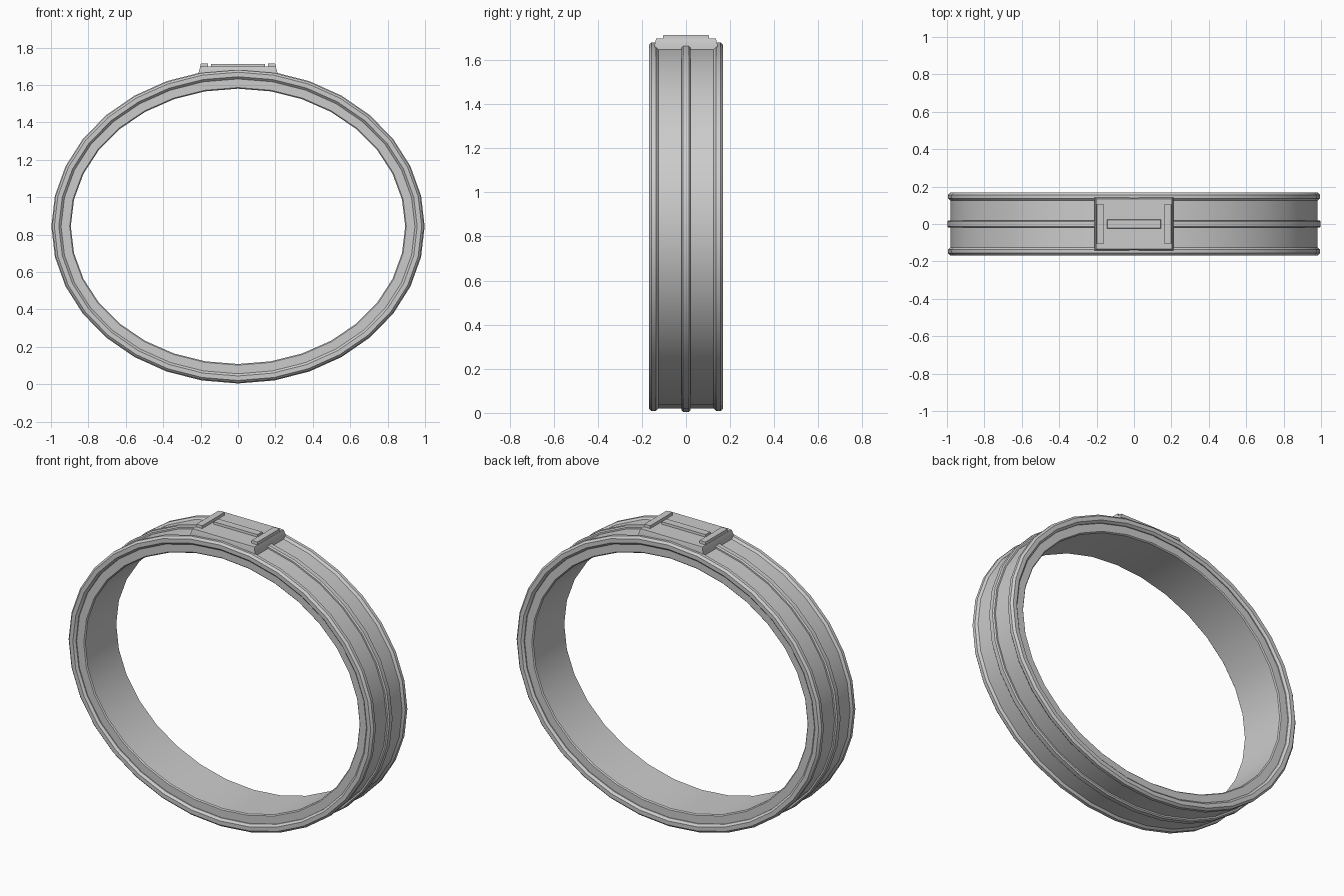
import bpy, bmesh, math

if "Cube" in bpy.data.objects:
    bpy.data.objects.remove(bpy.data.objects["Cube"])

SIDES = 32
RX, RZ, CZ = 0.998, 0.84, 0.844   # outer ellipse radii and centre height


def finish(bm, name, angle=35):
    bmesh.ops.recalc_face_normals(bm, faces=bm.faces)
    mesh = bpy.data.meshes.new(name)
    bm.to_mesh(mesh)
    bm.free()
    obj = bpy.data.objects.new(name, mesh)
    bpy.context.collection.objects.link(obj)
    bpy.ops.object.select_all(action='DESELECT')
    obj.select_set(True)
    bpy.context.view_layer.objects.active = obj
    bpy.ops.object.shade_smooth_by_angle(angle=math.radians(angle))
    return obj


def hoop(name, profile):
    """Sweep a closed (inset, y) profile around the ellipse."""
    bm = bmesh.new()
    rings = []
    for i in range(SIDES):
        a = 2 * math.pi * i / SIDES
        rings.append([bm.verts.new(((RX - d) * math.cos(a), y, CZ + (RZ - d) * math.sin(a)))
                      for d, y in profile])
    n = len(profile)
    for i in range(SIDES):
        r0, r1 = rings[i], rings[(i + 1) % SIDES]
        for j in range(n):
            k = (j + 1) % n
            bm.faces.new((r0[j], r0[k], r1[k], r1[j]))
    return finish(bm, name)


def rounded(d0, d1, y0, y1, c):
    """Chamfered rectangle profile."""
    return [(d0 + c, y0), (d1 - c, y0), (d1, y0 + c), (d1, y1 - c),
            (d1 - c, y1), (d0 + c, y1), (d0, y1 - c), (d0, y0 + c)]


def block(name, x, y, z0, z1, hx, hy, taper=0.0, chamfer=0.0):
    """Box whose upper edge slopes inwards by taper over the chamfer height."""
    bm = bmesh.new()
    levels = [(z0, 0), (z1, taper)] if not chamfer else [(z0, 0), (z1 - chamfer, 0), (z1, taper)]
    loops = [[bm.verts.new((x + sx * (hx - t), y + sy * (hy - t), z))
              for sx, sy in ((-1, -1), (1, -1), (1, 1), (-1, 1))] for z, t in levels]
    for lo, hi in zip(loops, loops[1:]):
        for j in range(4):
            k = (j + 1) % 4
            bm.faces.new((lo[j], lo[k], hi[k], hi[j]))
    bm.faces.new(loops[0])
    bm.faces.new(loops[-1])
    return finish(bm, name, 20)


# Main band
hoop("band", rounded(0.016, 0.104, -0.15, 0.15, 0.006))

# Raised rims on both edges and the central ridge
for label, s in (("front", -1), ("back", 1)):
    y0, y1 = sorted((s * 0.125, s * 0.168))
    hoop(label + "_rim", rounded(0.004, 0.052, y0, y1, 0.012))
hoop("centre_ridge", rounded(0.0, 0.03, -0.02, 0.02, 0.007))

# Top plate
block("top_plate", 0, 0, 1.64, 1.698, 0.21, 0.143, 0.008, 0.03)

# Raised bars on the plate
for label, s in (("left", -1), ("right", 1)):
    block(label + "_bar", s * 0.18, 0, 1.69, 1.714, 0.021, 0.105, 0.002)
block("centre_bar", 0, 0, 1.69, 1.712, 0.145, 0.024, 0.002)
